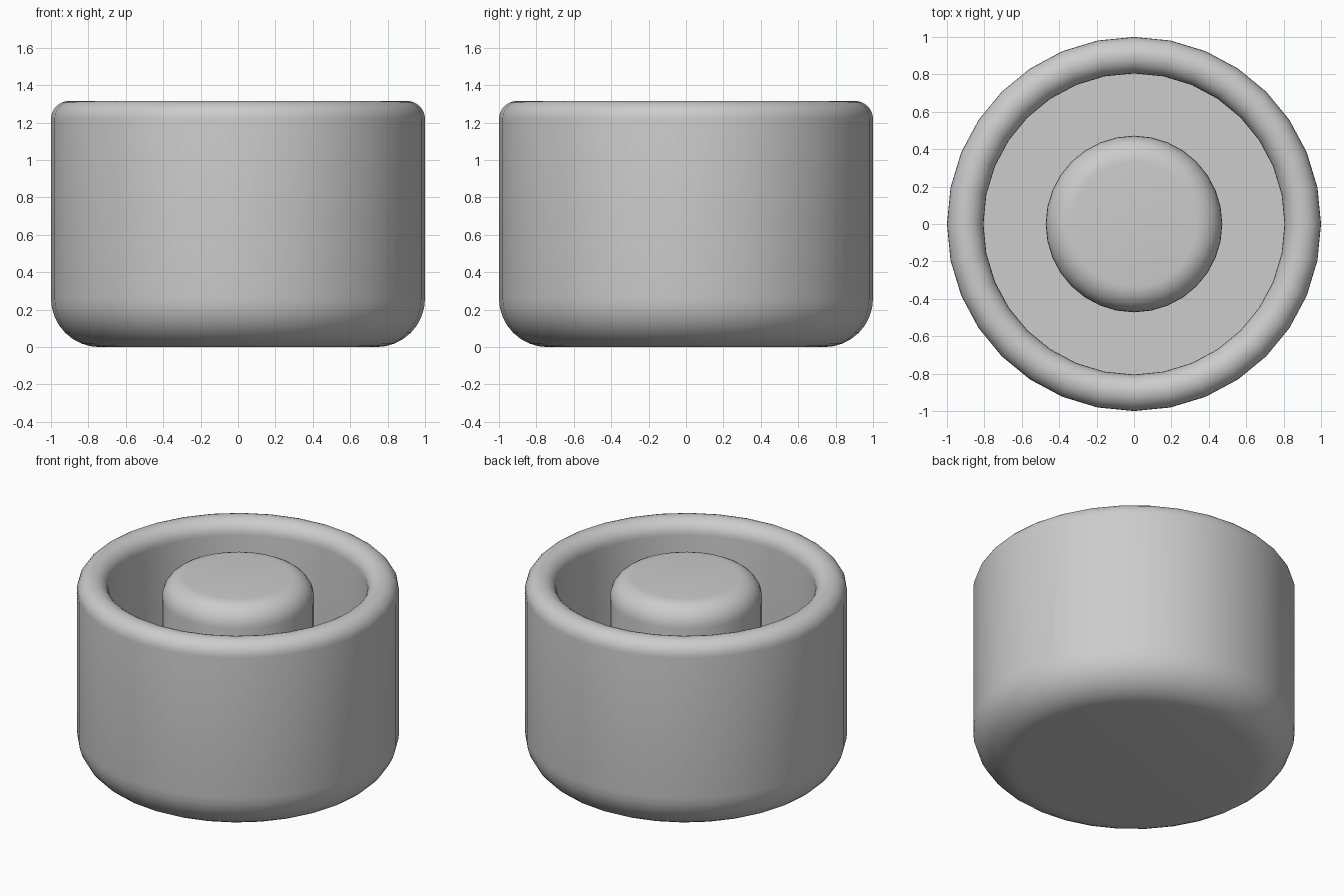
import bpy
import bmesh
import math
from mathutils import Vector

SIDES = 32
HEIGHT = 1.316

if "Cube" in bpy.data.objects:
    bpy.data.objects.remove(bpy.data.objects["Cube"], do_unlink=True)

grey = bpy.data.materials.new("light_grey")
grey.use_nodes = True
colour = (0.604, 0.604, 0.604, 1)
grey.diffuse_color = colour
grey.node_tree.nodes["Principled BSDF"].inputs["Base Color"].default_value = colour


def arc(cx, cz, radius, start, end, steps=8):
    """Points of a fillet in the radius-height plane, angles in degrees."""
    angles = [math.radians(start + (end - start) * i / steps) for i in range(steps + 1)]
    return [(cx + radius * math.cos(a), cz + radius * math.sin(a)) for a in angles]


def lathe(name, profile):
    """Turn an outline that runs from axis to axis into a solid."""
    bm = bmesh.new()
    verts = [bm.verts.new((r, 0, z)) for r, z in profile]
    edges = [bm.edges.new(pair) for pair in zip(verts, verts[1:])]
    bmesh.ops.spin(bm, geom=verts + edges, cent=Vector(), axis=(0, 0, 1),
                   angle=math.tau, steps=SIDES, use_duplicate=False)
    bmesh.ops.remove_doubles(bm, verts=bm.verts, dist=0.0005)
    bmesh.ops.recalc_face_normals(bm, faces=bm.faces)
    mesh = bpy.data.meshes.new(name)
    bm.to_mesh(mesh)
    bm.free()
    mesh.materials.append(grey)
    obj = bpy.data.objects.new(name, mesh)
    bpy.context.collection.objects.link(obj)
    bpy.ops.object.select_all(action='DESELECT')
    obj.select_set(True)
    bpy.context.view_layer.objects.active = obj
    bpy.ops.object.shade_smooth_by_angle(angle=math.radians(35))
    return obj


# Round cup: rounded base, full round rim, straight inner wall and flat floor
base_r, rim_r, floor = 0.26, 0.0975, 0.2
lathe("cup_body",
      [(0, 0)]
      + arc(1 - base_r, base_r, base_r, -90, 0)
      + arc(1 - rim_r, HEIGHT - rim_r, rim_r, 0, 180, 14)
      + [(1 - 2 * rim_r, floor), (0, floor)])

# Centre post with a rounded top edge
post_r, edge_r, post_top = 0.472, 0.14, 1.312
lathe("centre_post",
      [(0, floor - 0.02), (post_r, floor - 0.02)]
      + arc(post_r - edge_r, post_top - edge_r, edge_r, 0, 90)
      + [(0, post_top)])
